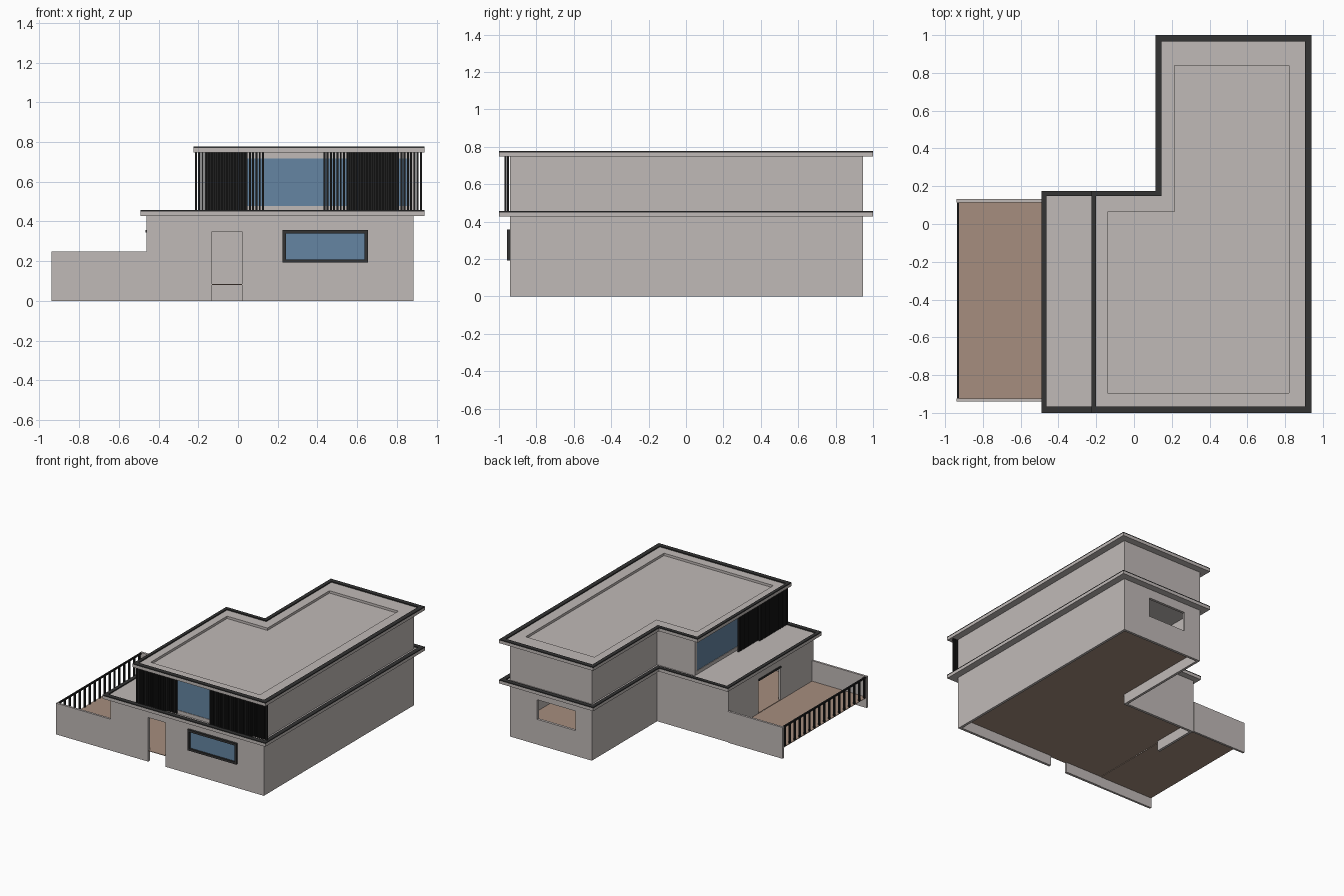
import bpy, bmesh

if "Cube" in bpy.data.objects:
    bpy.data.objects.remove(bpy.data.objects["Cube"])


def material(name, r, g, b):
    m = bpy.data.materials.new(name)
    m.diffuse_color = (r, g, b, 1)
    m.use_nodes = True
    m.node_tree.nodes["Principled BSDF"].inputs["Base Color"].default_value = m.diffuse_color
    return m


PLASTER = material("warm_grey_plaster", 0.53, 0.49, 0.475)
GLASS = material("blue_glass", 0.13, 0.235, 0.365)
BROWN = material("brown_floor", 0.38, 0.27, 0.21)
TRIM = material("charcoal_trim", 0.033, 0.033, 0.033)
SLAT = material("black_slats", 0.014, 0.014, 0.014)


def finish(bm, name, mat):
    bmesh.ops.recalc_face_normals(bm, faces=bm.faces[:])
    me = bpy.data.meshes.new(name)
    bm.to_mesh(me)
    bm.free()
    me.materials.append(mat)
    ob = bpy.data.objects.new(name, me)
    bpy.context.collection.objects.link(ob)


def boxes(name, mat, parts):
    """One object from boxes (x0, x1, y0, y1, z0, z1)."""
    bm = bmesh.new()
    for x0, x1, y0, y1, z0, z1 in parts:
        vs = bmesh.ops.create_cube(bm, size=1)["verts"]
        for v in vs:
            v.co = (x0 if v.co.x < 0 else x1,
                    y0 if v.co.y < 0 else y1,
                    z0 if v.co.z < 0 else z1)
    finish(bm, name, mat)


def lofted(name, mat, loops, closed=False):
    """Join (outline, z) loops; cap both ends, or close into a ring."""
    bm = bmesh.new()
    rows = [[bm.verts.new((x, y, z)) for x, y in pts] for pts, z in loops]
    pairs = list(zip(rows, rows[1:]))
    if closed:
        pairs.append((rows[-1], rows[0]))
    else:
        bm.faces.new(rows[0])
        bm.faces.new(rows[-1])
    for a, b in pairs:
        n = len(a)
        for i in range(n):
            j = (i + 1) % n
            bm.faces.new((a[i], a[j], b[j], b[i]))
    finish(bm, name, mat)


def ell(x0, x1, y0, y1, xn, yn):
    """L-shaped outline with its notch at the back left."""
    return [(x0, y0), (x1, y0), (x1, y1), (xn, y1), (xn, yn), (x0, yn)]


def wall(name, axis, a0, a1, t0, t1, z0, z1, hole=None):
    """Wall along x or y from a0 to a1, thickness t0..t1, optional hole."""
    if hole:
        h0, h1, hz0, hz1 = hole
        spans = [(a0, h0, z0, z1), (h1, a1, z0, z1), (h0, h1, hz1, z1)]
        if hz0 > z0:
            spans.append((h0, h1, z0, hz0))
    else:
        spans = [(a0, a1, z0, z1)]
    boxes(name, PLASTER, [(p, q, t0, t1, b, t) if axis == "x" else (t0, t1, p, q, b, t)
                          for p, q, b, t in spans])


T = 0.02
FLOOR = 0.085
L0, L1, F, B, XN, YN = -0.46, 0.885, -0.94, 0.945, 0.165, 0.125

# Floors
lofted("house_floor", BROWN, [(ell(L0 + .005, L1 - .005, F + .005, B - .005, XN + .005, YN - .005), z)
                              for z in (FLOOR - .004, FLOOR)])
boxes("patio_floor", BROWN, [(-0.938, L0, -0.93, 0.125, FLOOR - .004, FLOOR)])

# Ground floor walls
H = 0.43
wall("front_wall_left", "x", L0, 0.1, F, F + T, 0, H, (-0.13, 0.02, 0, 0.35))
wall("front_wall_right", "x", 0.1, L1, F, F + T, 0, H, (0.235, 0.645, 0.2, 0.35))
wall("right_wall", "y", F + T, B - T, L1 - T, L1, 0, H)
wall("back_wall", "x", XN, L1, B - T, B, 0, H, (0.31, 0.645, 0.2, 0.355))
wall("inner_side_wall", "y", YN, B - T, XN, XN + T, 0, H)
wall("inner_back_wall", "x", L0, XN + T, YN - T, YN, 0, H)
wall("patio_side_wall_back", "y", -0.255, YN - T, L0, L0 + T, 0, H)
wall("patio_side_wall_front", "y", F + T, -0.53, L0, L0 + T, FLOOR, H)
wall("patio_door_header", "y", -0.53, -0.255, L0, L0 + T, 0.35, H)
boxes("patio_door_lintel", TRIM, [(L0 - .006, L0 + .006, -0.53, -0.255, 0.343, 0.357)])

# Front window
wx0, wx1, wz0, wz1, w = 0.225, 0.655, 0.192, 0.357, 0.017
boxes("front_window_frame", TRIM, [
    (wx0, wx1, -0.957, -0.93, wz0, wz0 + w), (wx0, wx1, -0.957, -0.93, wz1 - w, wz1),
    (wx0, wx0 + w, -0.957, -0.93, wz0 + w, wz1 - w), (wx1 - w, wx1, -0.957, -0.93, wz0 + w, wz1 - w)])
boxes("front_window_glass", GLASS, [(wx0 + w, wx1 - w, -0.943, -0.936, wz0 + w, wz1 - w)])

# Patio walls and railing
boxes("patio_front_wall", PLASTER, [(-0.94, L0, -0.94, -0.923, 0, 0.248)])
boxes("patio_back_wall", PLASTER, [(-0.94, L0, 0.115, 0.132, 0, 0.248)])
rail = [(-0.938, -0.926, -0.923, 0.115, 0.236, 0.248)]
for i in range(17):
    y = -0.905 + i * 1.0 / 16
    rail.append((-0.938, -0.926, y - .007, y + .007, FLOOR, 0.236))
boxes("patio_railing", SLAT, rail)

# Lower slab with dark edge trim
low = ell(-0.49, 0.94, -1, 1, 0.115, 0.175)
low_in = ell(-0.462, 0.905, -0.965, 0.965, 0.145, 0.147)
lofted("lower_slab", PLASTER, [(low, 0.427), (low, 0.449)])
lofted("lower_slab_trim", TRIM, [(low, 0.449), (low, 0.457), (low_in, 0.457), (low_in, 0.449)], True)

# Roof slab with sunken centre and dark edge trim
top = ell(-0.225, 0.94, -1, 1, 0.115, 0.175)
top_in = ell(-0.2, 0.905, -0.965, 0.965, 0.145, 0.147)
sunk = ell(-0.14, 0.82, -0.895, 0.84, 0.215, 0.063)
lofted("roof_slab", PLASTER, [(top, 0.747), (top, 0.769), (sunk, 0.769), (sunk, 0.75)])
lofted("roof_trim", TRIM, [(top, 0.769), (top, 0.777), (top_in, 0.777), (top_in, 0.769)], True)

# Upper floor walls
U0, U1, UL = 0.449, 0.747, -0.165
wall("upper_right_wall", "y", F + T, B - T, L1 - T, L1, U0, U1)
wall("upper_back_wall", "x", XN, L1, B - T, B, U0, U1)
wall("upper_inner_side_wall", "y", YN, B - T, XN, XN + T, U0, U1)
wall("upper_inner_back_wall", "x", UL, XN + T, YN - T, YN, U0, U1)
wall("upper_front_wall", "x", UL, L1, F, F + T, U0, U1, (UL + .01, L1 - T, 0.477, 0.717))
wall("upper_left_wall", "y", F + T, YN - T, UL, UL + T, U0, U1, (F + T + .005, YN - T - .005, 0.477, 0.717))
boxes("upper_front_glass", GLASS, [(UL + .01, L1 - T, F + .004, F + .012, 0.477, 0.717)])
boxes("upper_left_glass", GLASS, [(UL + .004, UL + .012, F + T, YN - T, 0.477, 0.717)])

# Sliding slat screens, two overlapping layers each
P, W = 0.0165, 0.0095


def screen(name, axis, a0, a1, t0, t1, shift=0):
    start = a0 + shift
    parts = []
    for i in range(int((a1 - start - W) / P + 1e-6) + 1):
        a = start + i * P
        parts.append((a, a + W, t0, t1, 0.455, U1) if axis == "x" else (t0, t1, a, a + W, 0.455, U1))
    boxes(name, SLAT, parts)


screen("front_screen_left_outer", "x", -0.217, 0.045, -0.971, -0.961)
screen("front_screen_left_inner", "x", -0.217 + 3 * P, 0.137, -0.956, -0.946, P / 2)
screen("front_screen_right_outer", "x", 0.43, 0.812, -0.971, -0.961)
screen("front_screen_right_inner", "x", 0.43 + 7 * P, 0.935, -0.956, -0.946, P / 2)
screen("side_screen_outer", "y", -0.955, -0.60, -0.217, -0.207)
screen("side_screen_inner", "y", -0.955 + 5 * P, -0.37, -0.2, -0.19, P / 2)
